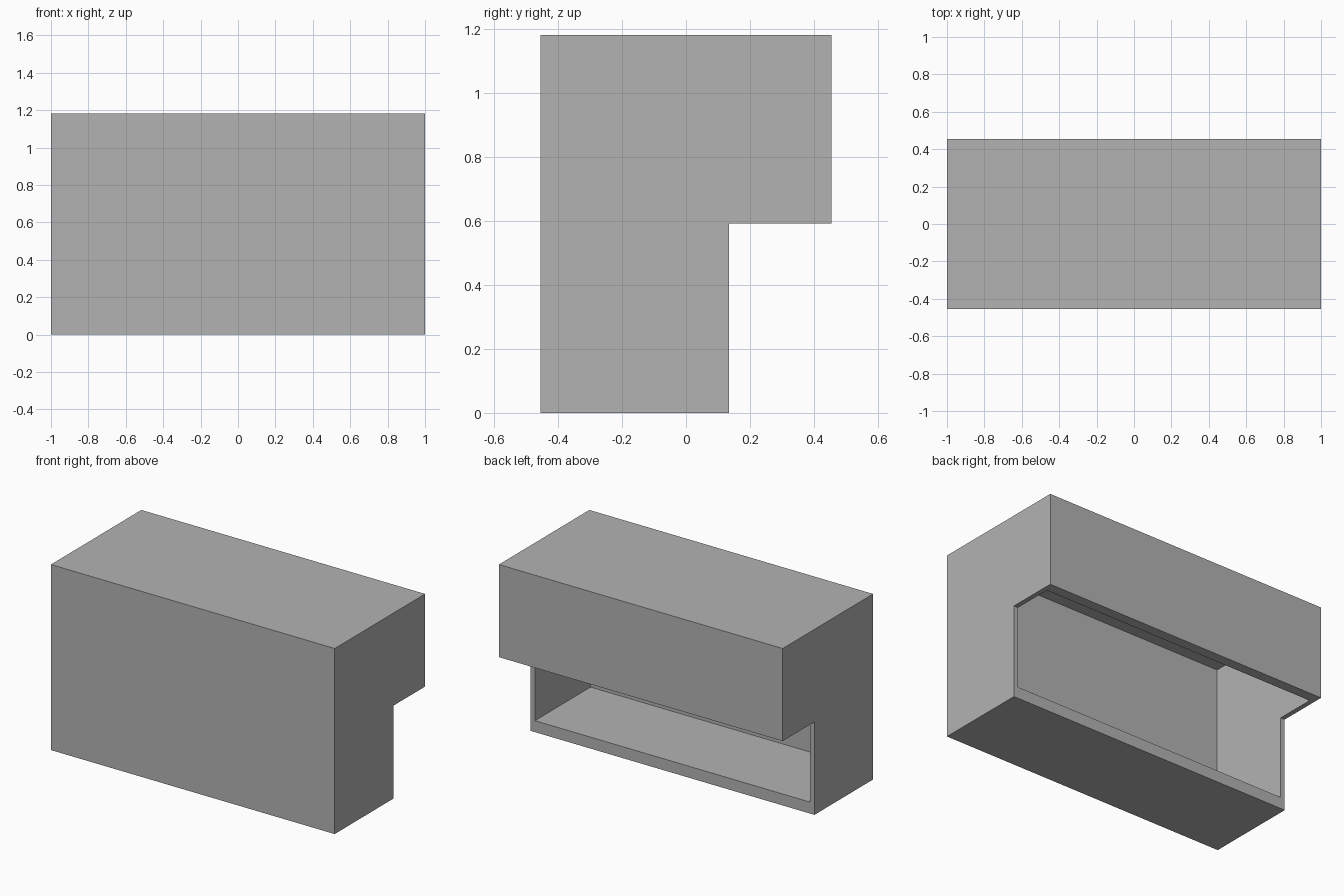
import bpy
import bmesh
from mathutils import Matrix, Vector

default = bpy.data.objects.get("Cube")
if default:
    bpy.data.objects.remove(default, do_unlink=True)

HALF_WIDTH = 1.0
FRONT, STEP, BACK = -0.455, 0.135, 0.455
OVERHANG, TOP = 0.592, 1.182
THIN, FLOOR, REAR = 0.03, 0.073, 0.065

grey = bpy.data.materials.new("plain grey")
grey.use_nodes = True
colour = (0.45, 0.45, 0.45, 1)
grey.diffuse_color = colour
grey.node_tree.nodes["Principled BSDF"].inputs["Base Color"].default_value = colour


def prism(name, profile, half):
    """Extrude a (y, z) profile along x, centred on x = 0."""
    bm = bmesh.new()
    face = bm.faces.new([bm.verts.new((-half, y, z)) for y, z in profile])
    out = bmesh.ops.extrude_face_region(bm, geom=[face])
    verts = [v for v in out["geom"] if isinstance(v, bmesh.types.BMVert)]
    bmesh.ops.translate(bm, verts=verts, vec=(2 * half, 0, 0))
    bmesh.ops.recalc_face_normals(bm, faces=bm.faces)
    mesh = bpy.data.meshes.new(name)
    bm.to_mesh(mesh)
    bm.free()
    mesh.materials.append(grey)
    obj = bpy.data.objects.new(name, mesh)
    bpy.context.collection.objects.link(obj)
    return obj


# Stepped outer body
housing = prism("stepped_housing", [
    (FRONT, 0), (STEP, 0), (STEP, OVERHANG),
    (BACK, OVERHANG), (BACK, TOP), (FRONT, TOP)], HALF_WIDTH)

# Hollow that opens through the step's back and underside
y0, y1, z0, z1 = FRONT + THIN, BACK - REAR, FLOOR, TOP - THIN
hollow = prism("hollow_cutter", [(y0, z0), (y1, z0), (y1, z1), (y0, z1)],
               HALF_WIDTH - THIN)
hollow.hide_render = True

cut = housing.modifiers.new("hollow", "BOOLEAN")
cut.operation = "DIFFERENCE"
cut.solver = "EXACT"
cut.object = hollow
bpy.context.view_layer.objects.active = housing
bpy.ops.object.modifier_apply(modifier=cut.name)
bpy.data.objects.remove(hollow, do_unlink=True)
